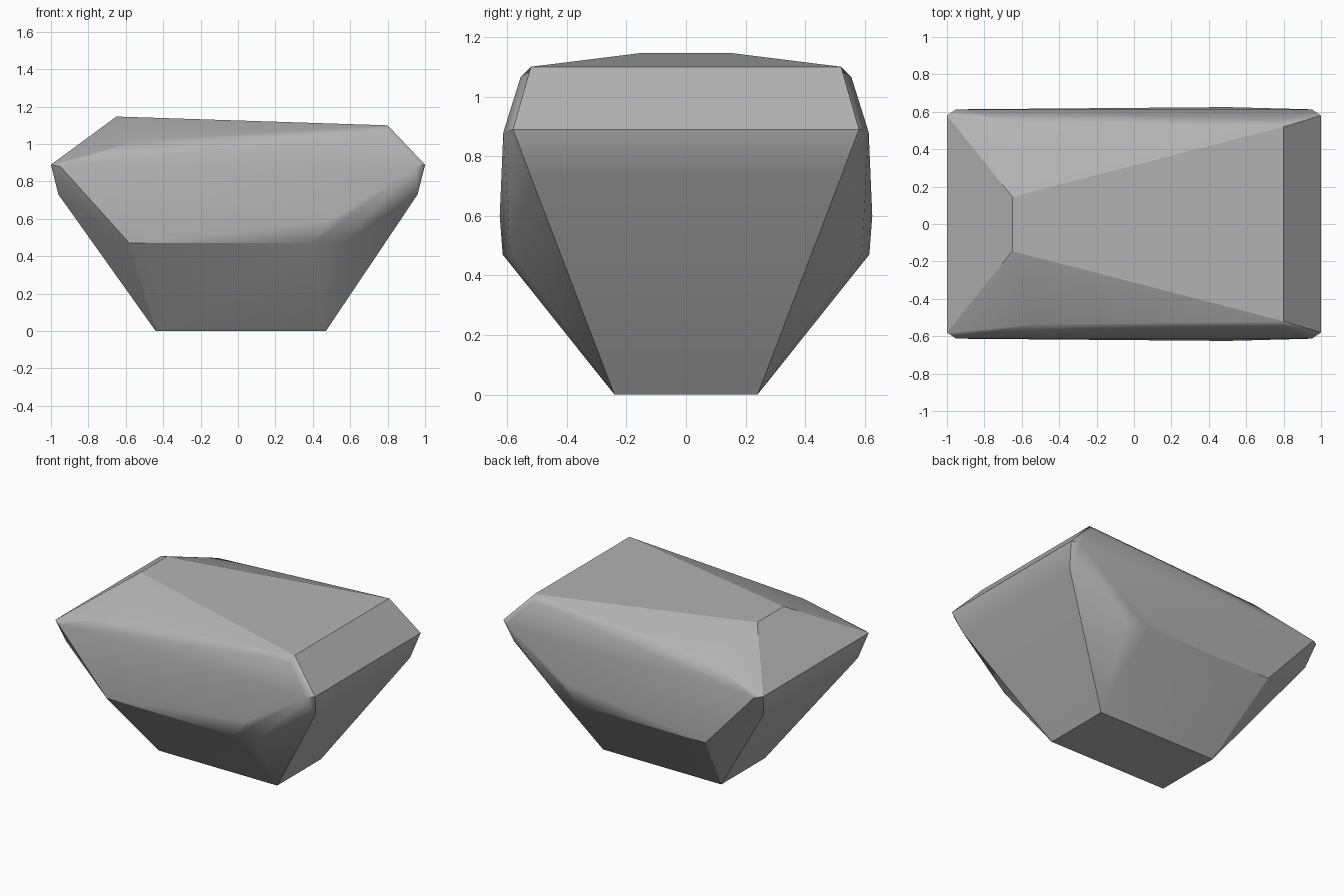
import bpy
import bmesh
import math

cube = bpy.data.objects.get("Cube")
if cube:
    bpy.data.objects.remove(cube, do_unlink=True)

# Stone colour
stone = bpy.data.materials.new("stone grey")
stone.use_nodes = True
grey = (0.45, 0.45, 0.45, 1)
stone.diffuse_color = grey
stone.node_tree.nodes["Principled BSDF"].inputs["Base Color"].default_value = grey

# Corners of one half of the boulder, mirrored across y
base = [(-0.44, 0.24, 0), (0.47, 0.24, 0)]
shoulder = [(-0.58, 0.615, 0.47), (0.40, 0.615, 0.47), (0.56, 0.59, 0.47)]
flank = [(0.5, 0.625, 0.6)]
ends = [(side * x, y, z) for side in (-1, 1)
        for x, y, z in ((0.96, 0.52, 0.73), (1, 0.58, 0.89), (0.95, 0.613, 0.88))]
rim = [(-0.53, 0.535, 1.02), (0.79, 0.555, 1.065), (0.80, 0.52, 1.10)]
ridge = [(-0.65, 0.145, 1.147)]

bm = bmesh.new()
for x, y, z in base + shoulder + flank + ends + rim + ridge:
    for side in (-1, 1):
        bm.verts.new((x, side * y, z))
bmesh.ops.convex_hull(bm, input=bm.verts)
bmesh.ops.delete(bm, geom=[v for v in bm.verts if not v.link_faces], context='VERTS')
bmesh.ops.dissolve_limit(bm, angle_limit=math.radians(1), verts=bm.verts, edges=bm.edges)
bmesh.ops.recalc_face_normals(bm, faces=bm.faces)

# Soft worn sides, crisp top ridges and strong corners
for face in bm.faces:
    face.smooth = True
for edge in bm.edges:
    top_edge = any(f.normal.z > 0.95 for f in edge.link_faces)
    limit = 12 if top_edge else 30
    edge.smooth = edge.calc_face_angle(0) < math.radians(limit)

mesh = bpy.data.meshes.new("boulder")
bm.to_mesh(mesh)
bm.free()
mesh.materials.append(stone)
boulder = bpy.data.objects.new("boulder", mesh)
bpy.context.collection.objects.link(boulder)

# Let the broad facets dominate the shading
weighted = boulder.modifiers.new("broad facets", 'WEIGHTED_NORMAL')
weighted.keep_sharp = True
